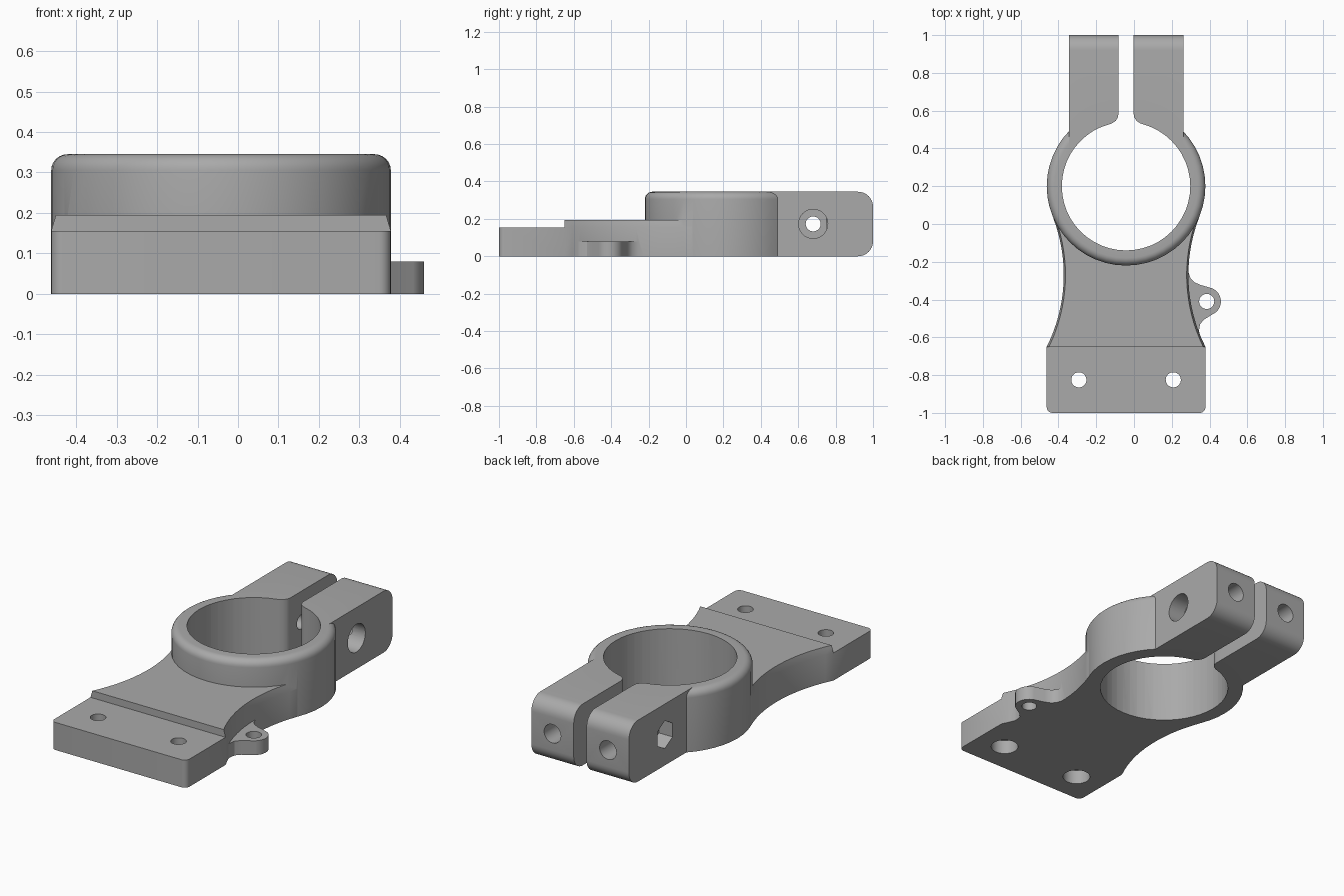
import bpy, bmesh, math
from mathutils import Matrix, Vector

if "Cube" in bpy.data.objects:
    bpy.data.objects.remove(bpy.data.objects["Cube"])

CX, RING_Y, TOP = -0.042, 0.2, 0.345
R_OUT, R_IN = 0.42, 0.34

grey = bpy.data.materials.new("plain grey")
grey.use_nodes = True
grey.diffuse_color = (0.4, 0.4, 0.4, 1)
grey.node_tree.nodes["Principled BSDF"].inputs["Base Color"].default_value = (0.4, 0.4, 0.4, 1)


def loft(name, loops, closed=False):
    """Skin equal-length loops; cap the ends, or join last to first."""
    bm = bmesh.new()
    rings = [[bm.verts.new(p) for p in loop] for loop in loops]
    pairs = list(zip(rings, rings[1:]))
    if closed:
        pairs.append((rings[-1], rings[0]))
    else:
        bm.faces.new(rings[0])
        bm.faces.new(rings[-1])
    for a, b in pairs:
        for i in range(len(a)):
            j = (i + 1) % len(a)
            bm.faces.new((a[i], a[j], b[j], b[i]))
    bmesh.ops.recalc_face_normals(bm, faces=bm.faces)
    mesh = bpy.data.meshes.new(name)
    bm.to_mesh(mesh)
    bm.free()
    mesh.materials.append(grey)
    obj = bpy.data.objects.new(name, mesh)
    bpy.context.collection.objects.link(obj)
    return obj


def prism(name, outline, z0, z1):
    return loft(name, [[(x, y, z) for x, y in outline] for z in (z0, z1)])


def arc(cx, cy, r, a0, a1, n):
    return [(cx + r * math.cos(math.radians(a0 + (a1 - a0) * i / n)),
             cy + r * math.sin(math.radians(a0 + (a1 - a0) * i / n))) for i in range(n + 1)]


def rod(name, start, end, r, n=32):
    """Cylinder or regular prism between two points."""
    start, end = Vector(start), Vector(end)
    turn = (end - start).to_track_quat('Z', 'Y').to_matrix()
    circle = [turn @ Vector((x, y, 0)) for x, y in arc(0, 0, r, 0, 360, n)[:-1]]
    return loft(name, [[p + c for p in circle] for c in (start, end)])


def combine(target, tool, operation):
    mod = target.modifiers.new(operation.lower(), 'BOOLEAN')
    mod.operation, mod.solver, mod.object = operation, 'EXACT', tool
    bpy.context.view_layer.objects.active = target
    bpy.ops.object.modifier_apply(modifier=mod.name)
    bpy.data.objects.remove(tool)


# Base: rounded front corners, waisted sides, tapered upper edge
side = arc(0.39, -0.97, 0.03, -90, 0, 6)
for i in range(17):
    y = -0.65 + 0.68 * i / 16
    side.append((1.177 - math.sqrt(0.847 ** 2 - (y + 0.27) ** 2), y))
side.append((0.385, 0.1))
outline = side + [(-x, y) for x, y in reversed(side)]
bracket = loft("clamp_bracket", [[(CX + x * s, y, z) for x, y in outline]
                                 for z, s in ((0, 1), (0.155, 1), (0.195, 0.972))])
combine(bracket, prism("step_cut", [(-1, -1.2), (1, -1.2), (1, -0.65), (-1, -0.65)],
                       0.155, 0.5), 'DIFFERENCE')

# Ring with a rounded outer top edge
profile = [(0.3, 0), (R_OUT, 0)] + arc(R_OUT - 0.04, TOP - 0.04, 0.04, 0, 90, 6) + [(0.3, TOP)]
ring = loft("ring", [[(CX + r * math.cos(a), RING_Y + r * math.sin(a), z) for r, z in profile]
                     for a in (math.tau * i / 48 for i in range(48))], closed=True)
combine(bracket, ring, 'UNION')

# Clamp ears with rounded back edges, as one block that is slotted later
ear = [(0.35, 0)] + arc(0.92, 0.08, 0.08, -90, 0, 8) + arc(0.92, TOP - 0.08, 0.08, 0, 90, 8)
ear.append((0.35, TOP))
ears = loft("clamp_ears", [[(x, y, z) for y, z in ear] for x in (-0.345, 0.261)])
combine(bracket, ears, 'UNION')

# Small side lug with flared roots
lug = [(0.2, -0.6), (0.351, -0.6), (0.344, -0.565), (0.35, -0.53), (0.372, -0.505)]
lug += arc(0.385, -0.41, 0.075, -50, 70, 14)
lug += [(0.35, -0.322), (0.32, -0.308), (0.3, -0.288), (0.288, -0.255), (0.2, -0.255)]
combine(bracket, prism("side_lug", lug, 0, 0.08), 'UNION')

# Bore and flared slot
cutters = [rod("bore", (CX, RING_Y, -0.1), (CX, RING_Y, 0.5), R_IN, 48)]
flare = [(0.1, 0.45), (0.1, 0.523), (0.075, 0.533), (0.055, 0.546), (0.043, 0.565),
         (0.04, 0.585), (0.04, 1.1)]
cutters.append(prism("slot", [(CX + x, y) for x, y in flare]
                     + [(CX - x, y) for x, y in reversed(flare)], -0.1, 0.5))

# Base holes counterbored from below, and the lug hole
for x in (CX - 0.25, CX + 0.25):
    cutters.append(rod("base_hole", (x, -0.825, -0.1), (x, -0.825, 0.3), 0.04))
    cutters.append(rod("base_recess", (x, -0.825, -0.1), (x, -0.825, 0.08), 0.072))
cutters.append(rod("lug_hole", (0.385, -0.41, -0.1), (0.385, -0.41, 0.2), 0.04))

# Cross bolt hole with a round recess on one side and a nut pocket on the other
BY, BZ = 0.68, 0.173
cutters.append(rod("bolt_hole", (-0.6, BY, BZ), (0.6, BY, BZ), 0.04))
cutters.append(rod("bolt_head_recess", (0.16, BY, BZ), (0.6, BY, BZ), 0.078))
nut = [(BY + y, BZ + z) for y, z in arc(0, 0, 0.078, 30, 390, 6)[:-1]]
cutters.append(loft("nut_pocket", [[(x, y, z) for y, z in nut] for x in (-0.6, -0.26)]))

# Holes in the back ends of the ears
for x in (-0.215, 0.13):
    cutters.append(rod("end_hole", (x, 0.75, BZ), (x, 1.1, BZ), 0.052))

for cutter in cutters:
    combine(bracket, cutter, 'DIFFERENCE')

bpy.context.view_layer.objects.active = bracket
bracket.select_set(True)
bpy.ops.object.shade_smooth_by_angle(angle=math.radians(30))
